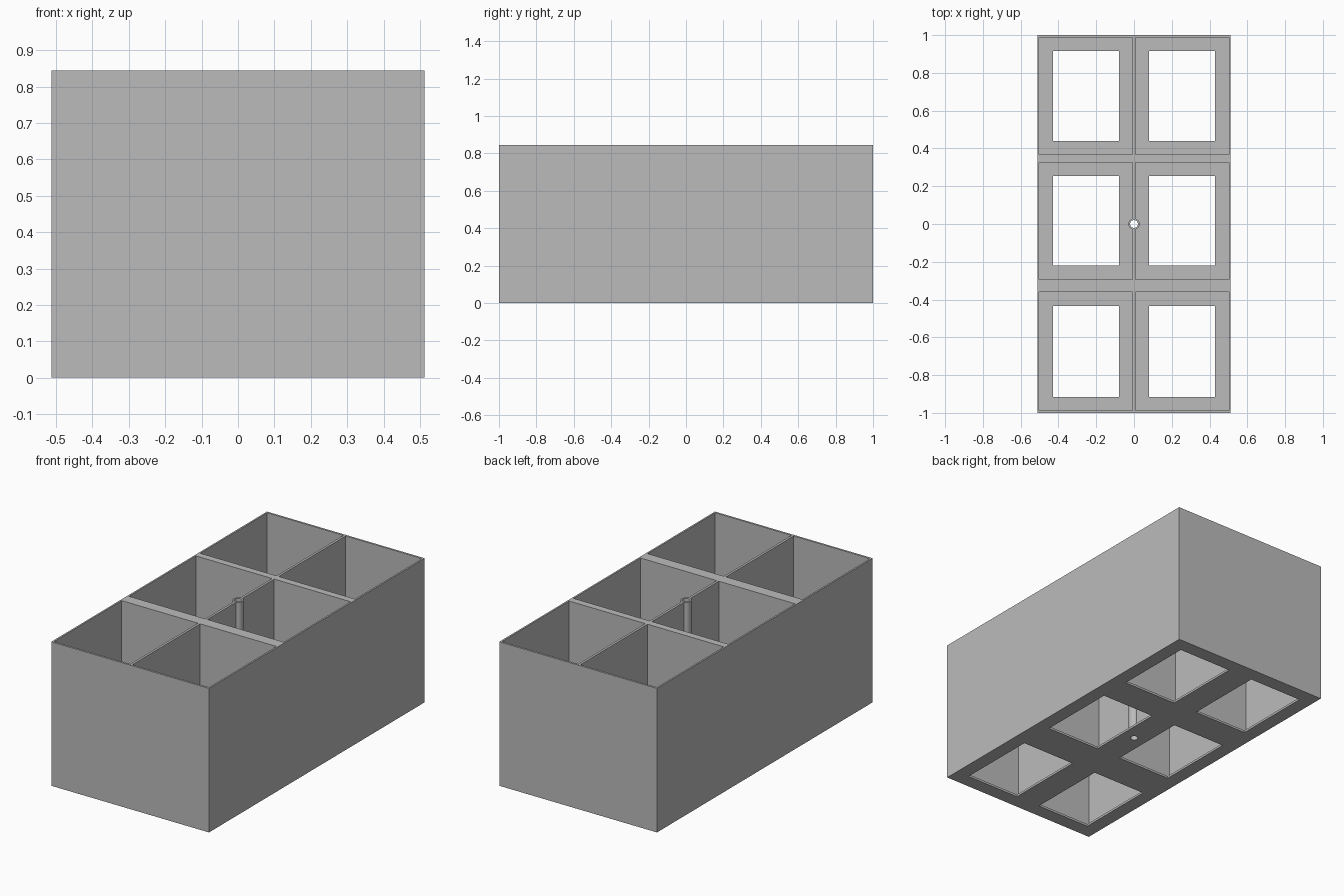
import bpy
import bmesh
from mathutils import Matrix, Vector

if "Cube" in bpy.data.objects:
    bpy.data.objects.remove(bpy.data.objects["Cube"], do_unlink=True)

WIDTH, LENGTH, HEIGHT = 1.024, 2.0, 0.845
FLOOR = 0.013          # floor thickness
RIM = 0.073            # ledge around each floor opening
ROWS = [(-0.988, -0.361), (-0.294, 0.326), (0.367, 0.988)]
COLS = [(-0.502, -0.007), (0.007, 0.502)]

grey = bpy.data.materials.new("plain grey")
grey.use_nodes = True
colour = (0.5, 0.5, 0.5, 1)
grey.diffuse_color = colour
grey.node_tree.nodes["Principled BSDF"].inputs["Base Color"].default_value = colour


def add_box(bm, x, y, z):
    """Box between the given (low, high) limits."""
    size = Vector((x[1] - x[0], y[1] - y[0], z[1] - z[0]))
    centre = Vector((sum(x) / 2, sum(y) / 2, sum(z) / 2))
    bmesh.ops.create_cube(bm, size=1, matrix=Matrix.Translation(centre) @ Matrix.Diagonal(size).to_4x4())


def add_cylinder(bm, radius, z):
    """Upright cylinder on the centre line."""
    bmesh.ops.create_cone(bm, cap_ends=True, segments=32, radius1=radius, radius2=radius,
                          depth=z[1] - z[0], matrix=Matrix.Translation((0, 0, sum(z) / 2)))


def make_object(name, bm):
    mesh = bpy.data.meshes.new(name)
    bm.to_mesh(mesh)
    bm.free()
    mesh.materials.append(grey)
    obj = bpy.data.objects.new(name, mesh)
    bpy.context.collection.objects.link(obj)
    return obj


def combine(target, name, bm, operation):
    """Apply one boolean step and discard the helper."""
    helper = make_object(name, bm)
    helper.hide_render = True
    mod = target.modifiers.new(name, 'BOOLEAN')
    mod.operation = operation
    mod.solver = 'EXACT'
    mod.object = helper
    bpy.context.view_layer.objects.active = target
    bpy.ops.object.modifier_apply(modifier=mod.name)
    bpy.data.objects.remove(helper, do_unlink=True)


# Outer block
bm = bmesh.new()
add_box(bm, (-WIDTH / 2, WIDTH / 2), (-LENGTH / 2, LENGTH / 2), (0, HEIGHT))
tray = make_object("compartment_tray", bm)

# Six deep compartments, then an opening through each floor
pockets, openings = bmesh.new(), bmesh.new()
for x in COLS:
    for y in ROWS:
        add_box(pockets, x, y, (FLOOR, HEIGHT + 0.1))
        add_box(openings, (x[0] + RIM, x[1] - RIM), (y[0] + RIM, y[1] - RIM), (-0.1, 0.1))
combine(tray, "pocket_cutter", pockets, 'DIFFERENCE')
combine(tray, "opening_cutter", openings, 'DIFFERENCE')

# Hollow centre post, flush with the top and open at both ends
post, bore = bmesh.new(), bmesh.new()
add_cylinder(post, 0.03, (FLOOR / 2, HEIGHT))
add_cylinder(bore, 0.021, (-0.1, HEIGHT + 0.1))
combine(tray, "centre_post", post, 'UNION')
combine(tray, "bore_cutter", bore, 'DIFFERENCE')

# Smooth the round post, keep the corners crisp
bpy.ops.object.select_all(action='DESELECT')
tray.select_set(True)
bpy.context.view_layer.objects.active = tray
bpy.ops.object.shade_smooth_by_angle()
